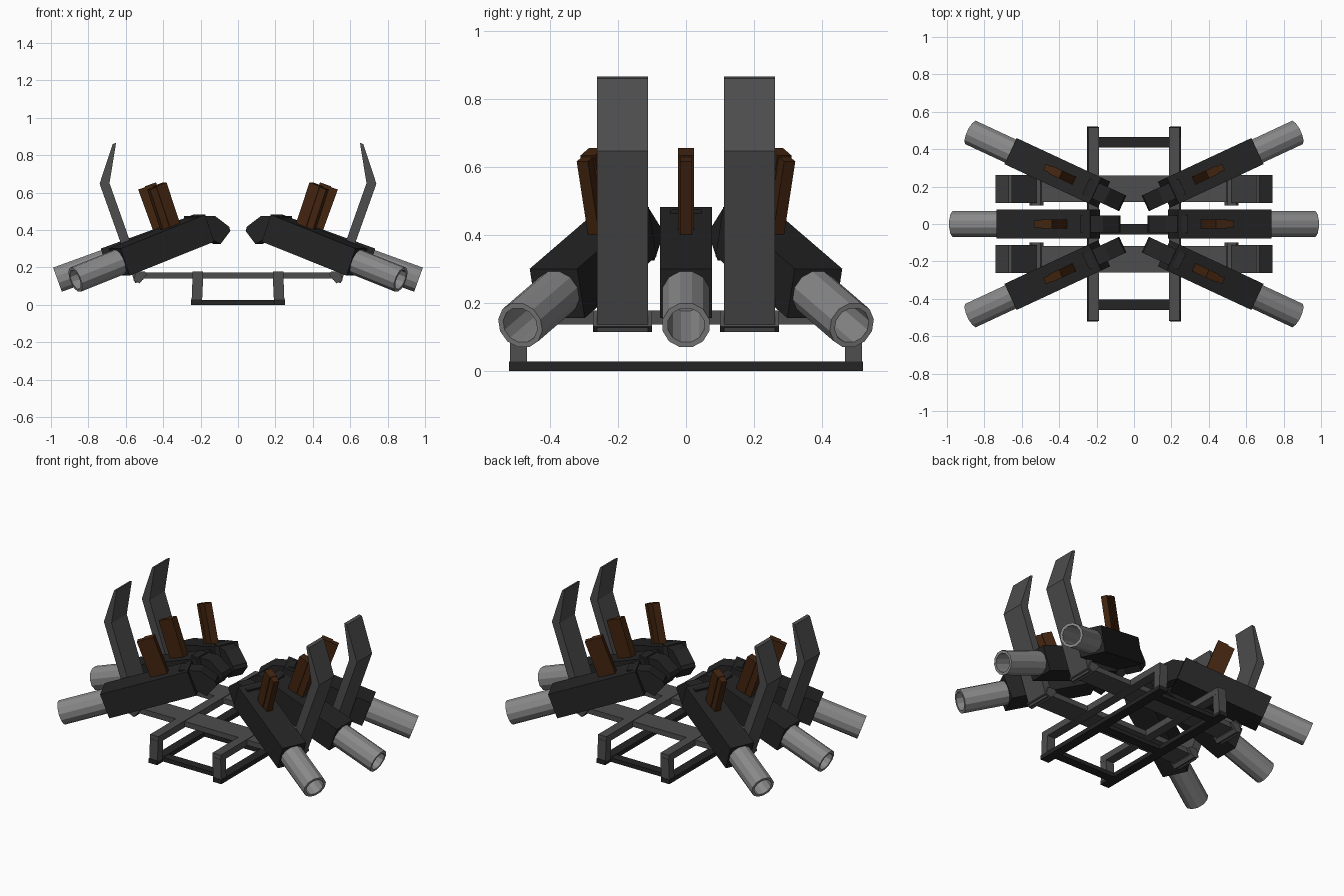
import bpy, bmesh, math
from mathutils import Matrix, Vector

if "Cube" in bpy.data.objects:
    bpy.data.objects.remove(bpy.data.objects["Cube"])


def material(name, rgb):
    m = bpy.data.materials.new(name)
    m.diffuse_color = (*rgb, 1)
    m.use_nodes = True
    m.node_tree.nodes["Principled BSDF"].inputs["Base Color"].default_value = m.diffuse_color
    return m


BLACK = material("black metal", (0.018, 0.018, 0.018))
STEEL = material("light steel", (0.25, 0.25, 0.25))
GREY = material("dark grey frame", (0.075, 0.075, 0.075))
BROWN = material("brown grip", (0.055, 0.018, 0.005))
PITCH = math.radians(20)


def finish(bm, name, mat, matrix=Matrix()):
    bm.transform(matrix)
    bmesh.ops.recalc_face_normals(bm, faces=bm.faces)
    me = bpy.data.meshes.new(name)
    bm.to_mesh(me)
    bm.free()
    me.materials.append(mat)
    ob = bpy.data.objects.new(name, me)
    bpy.context.collection.objects.link(ob)
    return ob


def prism(name, profile, y0, y1, mat, matrix=Matrix()):
    """Extrude an x-z profile from y0 to y1."""
    bm = bmesh.new()
    a = [bm.verts.new((x, y0, z)) for x, z in profile]
    b = [bm.verts.new((x, y1, z)) for x, z in profile]
    bm.faces.new(a)
    bm.faces.new(b)
    n = len(a)
    for i in range(n):
        j = (i + 1) % n
        bm.faces.new((a[i], a[j], b[j], b[i]))
    return finish(bm, name, mat, matrix)


def box(name, x, y, z, mat, matrix=Matrix()):
    return prism(name, [(x[0], z[0]), (x[1], z[0]), (x[1], z[1]), (x[0], z[1])],
                 y[0], y[1], mat, matrix)


def tube(name, length, radius, bore, depth, mat, matrix, n=12):
    """Tube along local x with a blind bore at its far end."""
    bm = bmesh.new()
    rings = []
    for x, r in ((0, radius), (length, radius), (length, bore), (length - depth, bore)):
        rings.append([bm.verts.new((x, r * math.cos((i + .5) * math.tau / n),
                                    r * math.sin((i + .5) * math.tau / n))) for i in range(n)])
    for p, q in zip(rings, rings[1:]):
        for i in range(n):
            j = (i + 1) % n
            bm.faces.new((p[i], p[j], q[j], q[i]))
    bm.faces.new(rings[0])
    bm.faces.new(rings[-1])
    return finish(bm, name, mat, matrix)


STOCK = [(0.29, 0.475), (0.165, 0.476), (0.08, 0.418), (0.072, 0.395),
         (0.13, 0.325), (0.20, 0.36), (0.27, 0.40)]


def gun(place):
    # pitched frame: origin at the top inner corner of the body, x towards the muzzle
    tilt = place @ Matrix.Translation((0.235, 0, 0.482)) @ Matrix.Rotation(PITCH, 4, 'Y')
    box("gun_body", (0, 0.531), (-0.077, 0.077), (-0.154, 0), BLACK, tilt)
    tube("gun_barrel", 0.285, 0.071, 0.055, 0.27, STEEL,
         tilt @ Matrix.Translation((0.52, 0, -0.077)))
    prism("gun_stock", STOCK, -0.046, 0.046, BLACK, place)
    # grip made of a tall block and a lower, thinner one
    box("grip", (0.132, 0.195), (-0.023, 0.023), (-0.02, 0.232), BROWN, tilt)
    box("grip_front", (0.19, 0.235), (-0.018, 0.018), (-0.02, 0.228), BROWN, tilt)


# plate bent inwards at the top
SHIELD = [(0.505, 0.135), (0.55, 0.115), (0.74, 0.647), (0.67, 0.86),
          (0.652, 0.866), (0.687, 0.65)]
BRACKET = [(0.485, 0.165), (0.525, 0.115), (0.56, 0.13), (0.545, 0.178), (0.5, 0.178)]

for side in (0, math.pi):
    turn = Matrix.Rotation(side, 4, 'Z')
    # three guns fanned out on each side
    gun(turn)
    for s in (-1, 1):
        gun(turn @ Matrix.Translation((0.06, s * 0.11, 0))
            @ Matrix.Rotation(s * math.radians(25), 4, 'Z') @ Matrix.Translation((-0.072, 0, 0)))
        y0, y1 = sorted((s * 0.112, s * 0.261))
        prism("shield", SHIELD, y0, y1, GREY, turn)
        prism("shield_bracket", BRACKET, y0 - 0.012, y1 + 0.012, GREY, turn)
        # upright post of the side rail
        p0, p1 = sorted((s * 0.468, s * 0.518))
        prism("rail_post", [(0.192, 0.02), (0.248, 0.02), (0.243, 0.15), (0.186, 0.15)],
              p0, p1, GREY, turn)
    # rails
    box("upper_rail", (0.186, 0.243), (-0.516, 0.516), (0.136, 0.177), GREY, turn)
    box("base_rail", (0.192, 0.25), (-0.521, 0.521), (0, 0.027), BLACK, turn)

# crossbars carrying the shields
for s in (-1, 1):
    y0, y1 = sorted((s * 0.118, s * 0.259))
    box("crossbar", (-0.53, 0.53), (y0, y1), (0.141, 0.174), GREY)

# base rungs
for y in (-0.433, -0.028, 0.437):
    box("base_rung", (-0.2, 0.2), (y - 0.028, y + 0.028), (0, 0.025), BLACK)
